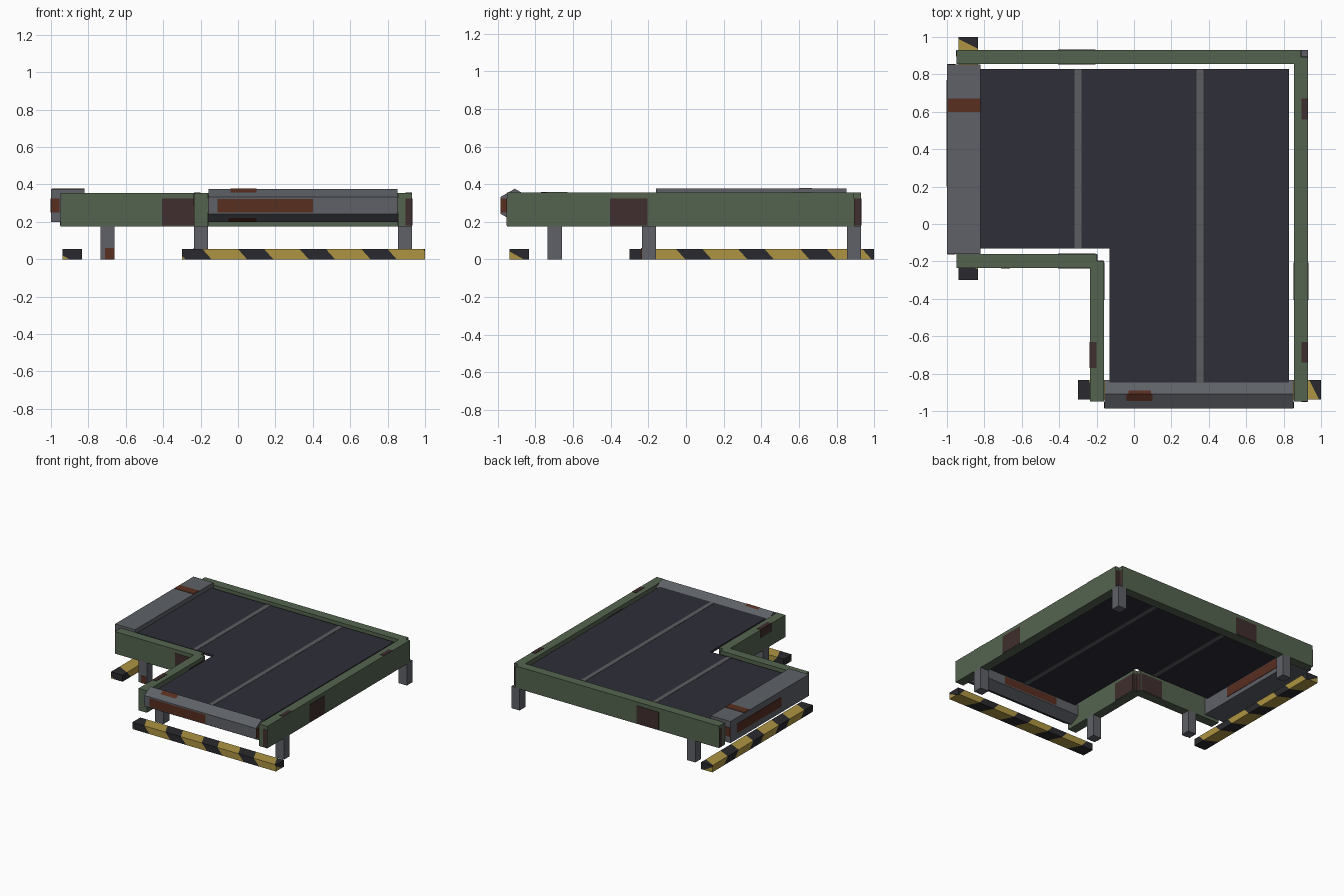
import bpy, bmesh, math
from mathutils import Vector

if "Cube" in bpy.data.objects:
    bpy.data.objects.remove(bpy.data.objects["Cube"])


def material(name, r, g, b):
    def lin(c):
        c /= 255
        return c / 12.92 if c <= 0.04045 else ((c + 0.055) / 1.055) ** 2.4
    m = bpy.data.materials.new(name)
    m.diffuse_color = (lin(r), lin(g), lin(b), 1)
    m.use_nodes = True
    m.node_tree.nodes["Principled BSDF"].inputs["Base Color"].default_value = m.diffuse_color
    return m


GREEN = material("green_paint", 84, 100, 79)
STEEL = material("grey_steel", 94, 97, 103)
BELT = material("dark_rubber", 46, 46, 56)
SEAM = material("seam_grey", 92, 93, 97)
YELLOW = material("hazard_yellow", 174, 148, 66)
BLACK = material("hazard_black", 42, 42, 46)
RUST = material("rust", 88, 46, 32)
DARKRUST = material("dark_rust", 64, 46, 46)


def finish(name, bm, *mats):
    bmesh.ops.recalc_face_normals(bm, faces=bm.faces[:])
    me = bpy.data.meshes.new(name)
    bm.to_mesh(me)
    bm.free()
    for m in mats:
        me.materials.append(m)
    ob = bpy.data.objects.new(name, me)
    bpy.context.collection.objects.link(ob)
    return ob


def box_mesh(x, y, z, swap=False):
    if swap:
        x, y = y, x
    bm = bmesh.new()
    bmesh.ops.create_cube(bm, size=1)
    for v in bm.verts:
        v.co = Vector([(r[0] + r[1]) / 2 + c * (r[1] - r[0]) for r, c in zip((x, y, z), v.co)])
    return bm


def box(name, x, y, z, mat, swap=False):
    return finish(name, box_mesh(x, y, z, swap), mat)


T = 0.003  # thickness of painted patches
RZ = (0.175, 0.355)

# the layout mirrors across the x = y diagonal
for swap, tag in ((False, "a"), (True, "b")):
    # rails
    box(f"outer_rail_{tag}", (-0.95, 0.893), (0.855, 0.93), RZ, GREEN, swap)
    box(f"inner_rail_{tag}", (-0.95, -0.198), (-0.235, -0.16), RZ, GREEN, swap)
    # rust on rail sides and ends
    for y in (0.93, 0.855 - T, -0.235 - T, -0.16):
        if swap and y == -0.235 - T:
            continue
        box(f"rail_side_rust_{tag}", (-0.405, -0.205), (y, y + T), (0.18, 0.325), DARKRUST, swap)
    box(f"outer_rail_end_rust_{tag}", (0.893, 0.893 + T), (0.857, 0.928), (0.18, 0.325), DARKRUST, swap)
    box(f"inner_rail_end_rust_{tag}", (-0.198, -0.198 + T), (-0.233, -0.162), (0.18, 0.325), DARKRUST, swap)
    box(f"open_end_rust_{tag}", (-0.95 - T, -0.95), (0.895, 0.928), (0.18, 0.325), DARKRUST, swap)
    # legs under the two arms with rusty feet
    for y in (0.8925, -0.1975):
        box(f"leg_{tag}", (-0.735, -0.66), (y - 0.0375, y + 0.0375), (0, 0.178), STEEL, swap)
    box(f"foot_rust_{tag}", (-0.712, -0.662), (-0.235 - T, -0.235), (0, 0.06), RUST, swap)
    # hazard striped floor bar: cut by slanted planes, coloured by stripe
    bm = box_mesh((-0.3, 1.0), (-0.938, -0.835), (0, 0.055), swap)
    n = Vector((0.5, 1, 0.9)) if swap else Vector((1, 0.5, 0.9))
    off = 0.9 * 0.055 - 0.5 * 0.92
    starts = [-0.2 + 0.33 * k for k in range(-1, 5)]
    for s in starts:
        for c in (s, s + 0.19):
            bmesh.ops.bisect_plane(bm, geom=bm.verts[:] + bm.edges[:] + bm.faces[:],
                                   plane_co=n * ((c + off) / n.length_squared), plane_no=n)
    for f in bm.faces:
        d = f.calc_center_median().dot(n) - off
        f.material_index = 0 if any(s < d < s + 0.19 for s in starts) else 1
    finish(f"hazard_bar_{tag}", bm, YELLOW, BLACK)

# corner leg and rust on rail tops
box("corner_leg", (0.855, 0.93), (0.855, 0.93), (0, 0.178), STEEL)
for x, y in (((0.895, 0.929), (0.56, 0.67)), ((0.895, 0.929), (-0.74, -0.63)),
             ((-0.234, -0.2), (-0.77, -0.63))):
    box("rail_top_rust", x, y, (0.355, 0.355 + T), DARKRUST)
box("inner_rail_edge_rust", (-0.235 - T, -0.235), (-0.77, -0.63), (0.29, 0.355), DARKRUST)

# L shaped belt with two seams
bm = bmesh.new()
outline = [(-0.83, -0.13), (-0.13, -0.13), (-0.13, -0.85), (0.83, -0.85), (0.83, 0.83), (-0.83, 0.83)]
face = bm.faces.new([bm.verts.new((x, y, 0.322)) for x, y in outline])
ext = bmesh.ops.extrude_face_region(bm, geom=[face])
bmesh.ops.translate(bm, vec=(0, 0, 0.018),
                    verts=[v for v in ext["geom"] if isinstance(v, bmesh.types.BMVert)])
if not face.is_valid or len([f for f in bm.faces if all(v.co.z < 0.33 for v in f.verts)]) == 0:
    bm.faces.new([v for v in bm.verts if v.co.z < 0.33])
finish("belt", bm, BELT)
for x, y0 in ((-0.3, -0.13), (0.353, -0.85)):
    box("belt_seam", (x - 0.018, x + 0.018), (y0, 0.83), (0.32, 0.342), SEAM)

# left end housing: plain box with rust
box("left_end_housing", (-1, -0.82), (-0.16, 0.853), (0.2, 0.376), STEEL)
box("left_top_rust", (-0.995, -0.822), (0.6, 0.67), (0.376, 0.376 + T), RUST)
box("left_face_rust", (-1 - T, -1), (0.2, 0.77), (0.25, 0.325), RUST)
box("left_inner_rust", (-0.82, -0.82 + T), (0.1, 0.7), (0.235, 0.315), RUST)
for y in (-0.16 - T, 0.853):
    box("left_end_cap_rust", (-0.998, -0.955), (y, y + T), (0.25, 0.325), RUST)

# front end roller: six sided, ridge on top
R, CY, CZ = 0.0885, -0.91, 0.2875


def hex_ring(x, r):
    return [Vector((x, CY + r * math.cos(a), CZ + r * math.sin(a)))
            for a in [math.radians(90 + 60 * k) for k in range(6)]]


bm = bmesh.new()
a, b = ([bm.verts.new(p) for p in hex_ring(x, R)] for x in (-0.158, 0.853))
bm.faces.new(a)
bm.faces.new(b)
for k in range(6):
    bm.faces.new((a[k], a[(k + 1) % 6], b[(k + 1) % 6], b[k]))
finish("front_end_roller", bm, STEEL)

# rust patches lying on roller sides: side index, x range, range across the side
for k, x0, x1, t0, t1 in ((1, -0.11, 0.4, 0.12, 0.92), (0, -0.04, 0.1, 0.0, 0.45),
                          (5, -0.03, 0.09, 0.75, 1.0), (2, -0.05, 0.1, 0.5, 0.95),
                          (4, 0.05, 0.55, 0.1, 0.8)):
    bm = bmesh.new()
    quad = []
    for x, ts in ((x0, (t0, t1)), (x1, (t1, t0))):
        ring = hex_ring(x, R + 0.002)
        quad += [bm.verts.new(ring[k].lerp(ring[(k + 1) % 6], t)) for t in ts]
    bm.faces.new(quad)
    ob = finish("roller_rust", bm, RUST)
    if (ob.data.polygons[0].normal.dot(ob.data.vertices[0].co - Vector((x0, CY, CZ)))) < 0:
        ob.data.flip_normals()
for x in (-0.158 - T, 0.853):
    box("roller_cap_rust", (x, x + T), (-0.983, -0.952), (0.25, 0.325), RUST)
